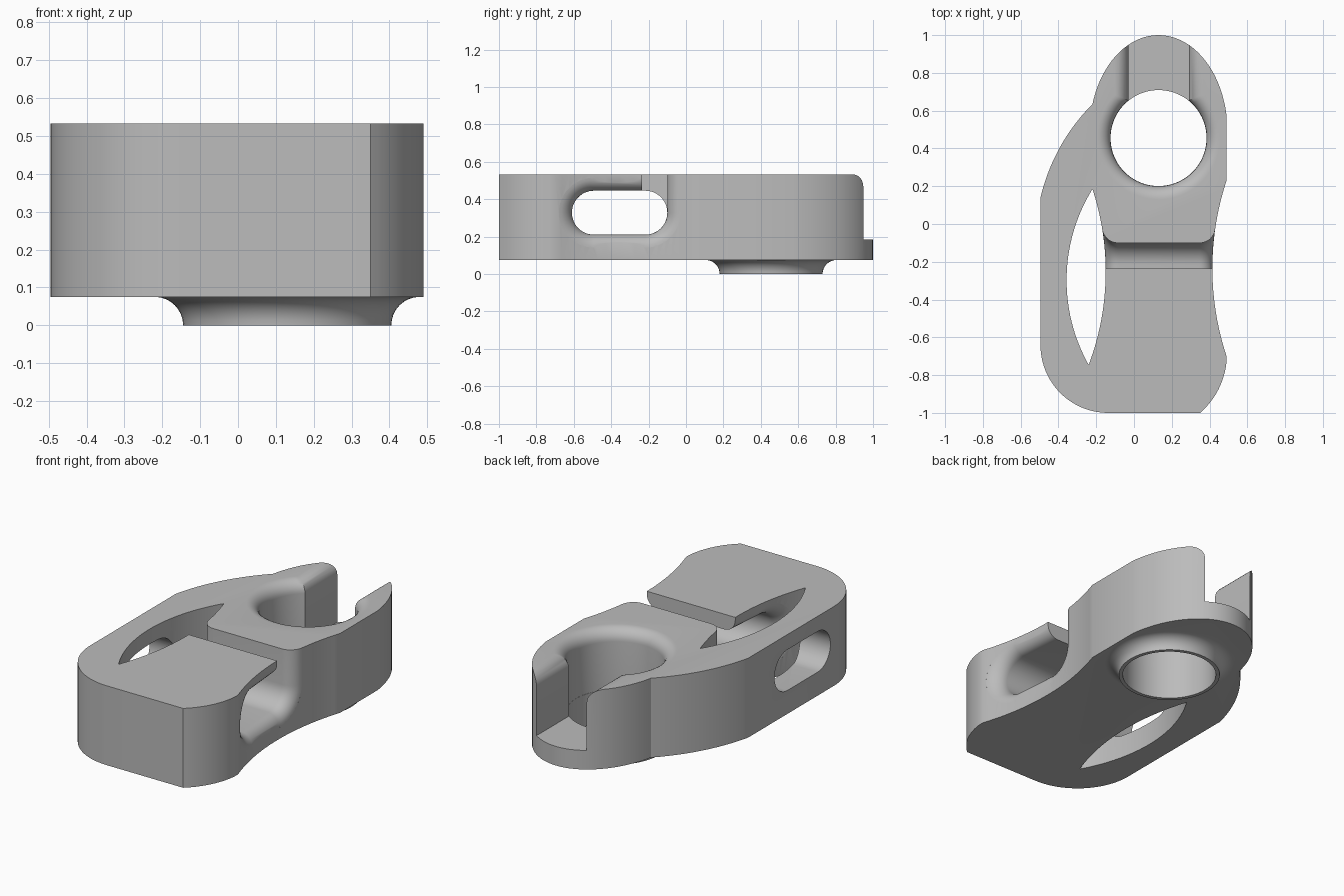
import bpy, bmesh, math
from math import sin, cos, pi, sqrt

if "Cube" in bpy.data.objects:
    bpy.data.objects.remove(bpy.data.objects["Cube"])

grey = bpy.data.materials.new("plain grey")
grey.diffuse_color = (0.5, 0.5, 0.5, 1)
grey.use_nodes = True
grey.node_tree.nodes["Principled BSDF"].inputs["Base Color"].default_value = grey.diffuse_color


def loft(name, rings):
    """Closed solid skinned through rings with equal point counts."""
    bm = bmesh.new()
    vs = [[bm.verts.new(p) for p in ring] for ring in rings]
    n = len(rings[0])
    for a, b in zip(vs, vs[1:]):
        for i in range(n):
            j = (i + 1) % n
            bm.faces.new((a[i], a[j], b[j], b[i]))
    bm.faces.new(vs[0][::-1])
    bm.faces.new(vs[-1])
    bmesh.ops.recalc_face_normals(bm, faces=bm.faces)
    me = bpy.data.meshes.new(name)
    bm.to_mesh(me)
    bm.free()
    me.materials.append(grey)
    ob = bpy.data.objects.new(name, me)
    bpy.context.collection.objects.link(ob)
    return ob


def prism(name, pts, z0, z1):
    return loft(name, [[(x, y, z) for x, y in pts] for z in (z0, z1)])


def combine(ob, tool, op):
    bpy.context.view_layer.objects.active = ob
    m = ob.modifiers.new(tool.name, 'BOOLEAN')
    m.operation, m.object, m.solver = op, tool, 'EXACT'
    bpy.ops.object.modifier_apply(modifier=m.name)
    bpy.data.objects.remove(tool)


def circle3(a, b, c):
    """Centre and radius of the circle through three points."""
    (ax, ay), (bx, by), (cx, cy) = a, b, c
    d = 2 * (ax * (by - cy) + bx * (cy - ay) + cx * (ay - by))
    A, B, C = ax * ax + ay * ay, bx * bx + by * by, cx * cx + cy * cy
    x = (A * (by - cy) + B * (cy - ay) + C * (ay - by)) / d
    y = (A * (cx - bx) + B * (ax - cx) + C * (bx - ax)) / d
    return x, y, math.hypot(ax - x, ay - y)


def arc(a, b, c, n=20):
    x, y, r = circle3(a, b, c)
    t0 = math.atan2(a[1] - y, a[0] - x)
    t1 = math.atan2(c[1] - y, c[0] - x)
    dt = (t1 - t0 + pi) % (2 * pi) - pi
    return [(x + r * cos(t0 + dt * i / n), y + r * sin(t0 + dt * i / n)) for i in range(n + 1)]


Z0, Z1, HX, HY, HR, F = 0.075, 0.533, 0.13, 0.455, 0.255, 0.07
waist = ((0.49, -0.70), (0.415, -0.24), (0.49, 0.23))
inner = ((-0.22, 0.185), (-0.15, -0.27), (-0.24, -0.746))

# Body outline: rounded foot, waisted side, elliptical head, bowed arm
head = []
ta, tb = math.acos(0.36 / 0.365), math.acos(-0.35 / 0.365)
for i in range(41):
    t = ta + (tb - ta) * i / 40
    head.append((HX + 0.365 * cos(t), 0.49 + 0.51 * sin(t)))
outline = (arc((0.35, -1), (0.45, -0.87), (0.49, -0.73), 12) + arc(*waist, 24) + head
           + arc(head[-1], (-0.39, 0.41), (-0.495, 0.14))[1:]
           + arc((-0.495, -0.64), (-0.39, -0.895), (-0.14, -1)))
body = prism("clip_body", outline, Z0, Z1)

# Flared boss under the head
rings = []
profile = [(0.275 + 0.075 * (1 - cos(t)), 0.075 * sin(t)) for t in (i * pi / 16 for i in range(9))]
for r, z in profile + [(0.35, 0.095)]:
    rings.append([(HX + r * cos(i * pi / 40), HY + r * sin(i * pi / 40), z) for i in range(80)])
combine(body, loft("boss", rings), 'UNION')

# Lens-shaped opening beside the arm
lens = arc(*inner, 28) + arc(inner[2], (-0.357, -0.29), inner[0], 28)[1:-1]
combine(body, prism("lens_cutter", lens, -0.2, 0.8), 'DIFFERENCE')

# Round through hole
r = HR - 0.001
hole = [(HX + r * cos(i * pi / 40), HY + r * sin(i * pi / 40)) for i in range(80)]
combine(body, prism("hole_cutter", hole, -0.2, 0.8), 'DIFFERENCE')


# Keyhole: hole plus rear slot, with a rounded rim at the top
def keyhole(d, z):
    w, r = 0.16 + d, HR + d
    t0 = pi / 2 + math.asin(w / r)
    t1 = 2 * pi + pi / 2 - math.asin(w / r)
    pts = [(HX + r * cos(t0 + (t1 - t0) * i / 60), HY + r * sin(t0 + (t1 - t0) * i / 60), z)
           for i in range(61)]
    return pts + [(HX + w, 1.2, z), (HX - w, 1.2, z)]


flare = [(F * (1 - cos(t)), F * sin(t)) for t in (i * pi / 16 for i in range(9))]
rings = [keyhole(0, 0.185)] + [keyhole(d, Z1 - F + h) for d, h in flare] + [keyhole(F, 0.6)]
combine(body, loft("keyhole_cutter", rings), 'DIFFERENCE')

# Cross slot, open at the top through a gap, flared at both sides
SR, SZ, YA, YB = 0.1175, 0.328, -0.61, -0.10


def slot(d):
    r = SR + d
    pts = [(YB + d, 0.6)]
    for k in range(13):
        t = -k * pi / 24
        pts.append((YB - SR + r * cos(t), SZ + r * sin(t)))
    for k in range(25):
        t = -pi / 2 - k * pi / 24
        pts.append((YA + SR + r * cos(t), SZ + r * sin(t)))
    return pts + [(-0.235, SZ + r), (-0.235, 0.6)]


def side_x(pts, sign, y):
    x, cy, r = circle3(*pts)
    return x + sign * sqrt(r * r - (y - cy) ** 2)


def flared_rings(pts, sign, direction):
    steps = [(d, F - h) for d, h in flare] + [(F, -0.02)]
    return [[(side_x(pts, sign, y) - direction * depth, y, z) for y, z in slot(d)]
            for d, depth in steps]


rings = flared_rings(inner, 1, -1)[::-1] + flared_rings(waist, -1, 1)
combine(body, loft("slot_cutter", rings), 'DIFFERENCE')

# Matching closed slot through the arm
stadium = []
for cy, t0 in ((YB - SR, -pi / 2), (YA + SR, pi / 2)):
    stadium += [(cy + SR * cos(t0 + k * pi / 24), SZ + SR * sin(t0 + k * pi / 24)) for k in range(25)]
arm = loft("arm_slot_cutter", [[(x, y, z) for y, z in stadium] for x in (-0.7, -0.25)])
combine(body, arm, 'DIFFERENCE')

bpy.ops.object.select_all(action='DESELECT')
body.select_set(True)
bpy.context.view_layer.objects.active = body
bpy.ops.object.shade_smooth_by_angle(angle=math.radians(30))
